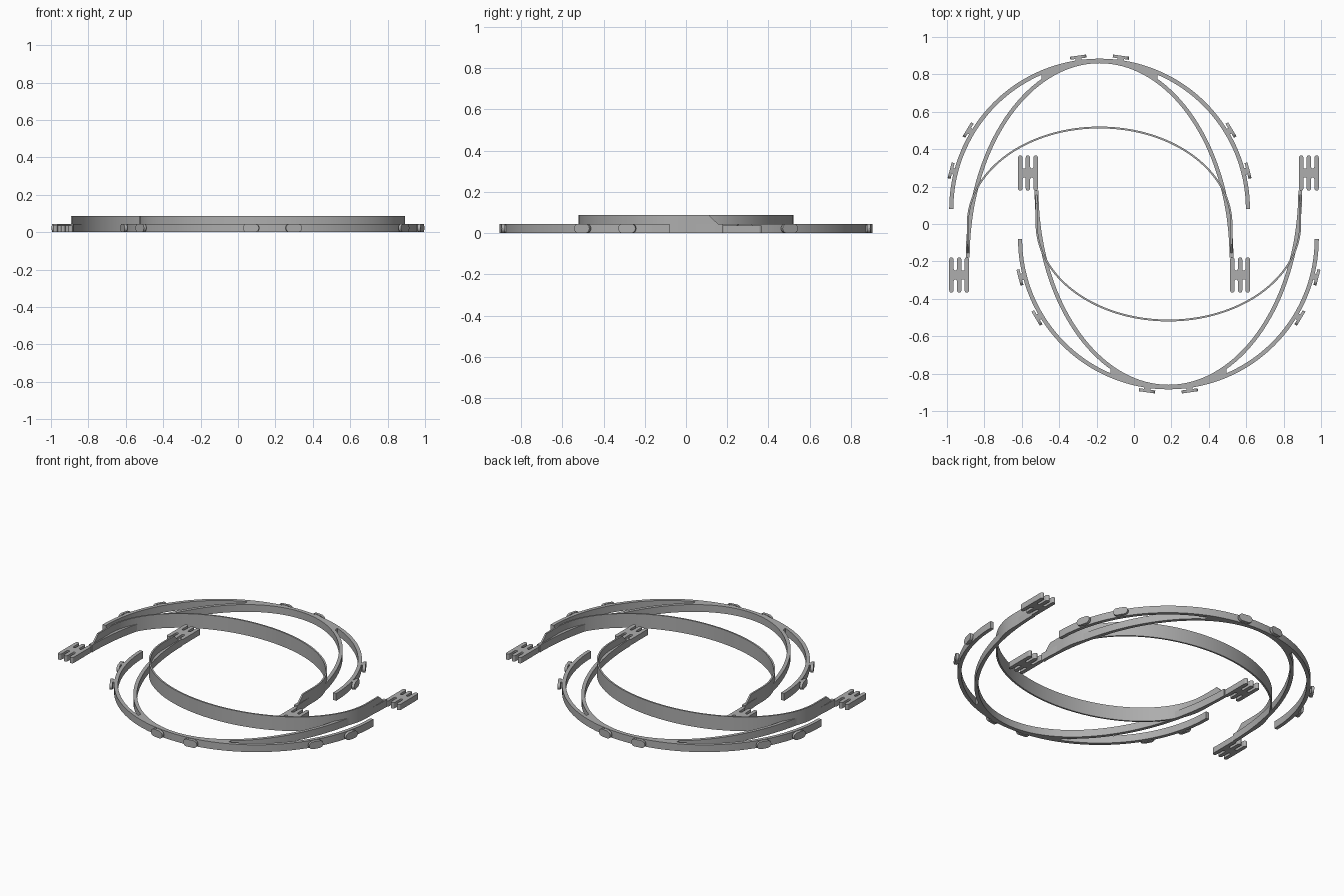
import bpy, bmesh, math
from mathutils import Vector, Matrix

if "Cube" in bpy.data.objects:
    bpy.data.objects.remove(bpy.data.objects["Cube"])

CX, CY, R = -0.184, 0.08, 0.793      # centre and radius of the outer arc
H = 0.045                            # height of the flat frame

grey = bpy.data.materials.new("grey plastic")
grey.diffuse_color = (0.42, 0.42, 0.42, 1)
grey.use_nodes = True
grey.node_tree.nodes["Principled BSDF"].inputs["Base Color"].default_value = grey.diffuse_color


def finish(bm, name, smooth=True):
    """Make the object plus its half-turn twin."""
    bmesh.ops.recalc_face_normals(bm, faces=bm.faces)
    for turn in (0, math.pi):
        me = bpy.data.meshes.new(name)
        bm.to_mesh(me)
        me.transform(Matrix.Rotation(turn, 4, 'Z'))
        me.materials.append(grey)
        ob = bpy.data.objects.new(name, me)
        bpy.context.collection.objects.link(ob)
        if smooth:
            bpy.ops.object.select_all(action='DESELECT')
            ob.select_set(True)
            bpy.context.view_layer.objects.active = ob
            bpy.ops.object.shade_smooth_by_angle(angle=math.radians(30))
    bm.free()


def ribbon(bm, inner, outer, top):
    """Solid between two matching 2D lines, from z = 0 to top(point)."""
    rings = []
    for a, b in zip(inner, outer):
        z = top((a + b) / 2)
        rings.append([bm.verts.new((p.x, p.y, h)) for p, h in
                      ((a, 0), (b, 0), (b, z), (a, z))])
    for r, s in zip(rings, rings[1:]):
        for i in range(4):
            j = (i + 1) % 4
            bm.faces.new((r[i], r[j], s[j], s[i]))
    bm.faces.new(rings[0])
    bm.faces.new(rings[-1])


def band(name, path, width, top):
    left, right = [], []
    for i, p in enumerate(path):
        t = (path[min(i + 1, len(path) - 1)] - path[max(i - 1, 0)]).normalized()
        n = Vector((-t.y, t.x)) * width / 2
        left.append(p + n)
        right.append(p - n)
    bm = bmesh.new()
    ribbon(bm, left, right, top)
    finish(bm, name)


def prism(bm, pts, depth, mat=Matrix()):
    """Extrude a 2D outline by depth along local z, then place it."""
    lo = [bm.verts.new(mat @ Vector((x, y, 0))) for x, y in pts]
    hi = [bm.verts.new(mat @ Vector((x, y, depth))) for x, y in pts]
    bm.faces.new(lo)
    bm.faces.new(hi)
    for i in range(len(pts)):
        j = (i + 1) % len(pts)
        bm.faces.new((lo[i], lo[j], hi[j], hi[i]))


def half_ellipse(a, b, cy, n=72):
    return [Vector((CX + a * math.cos(math.pi * i / n),
                    cy + b * math.sin(math.pi * i / n))) for i in range(n + 1)]


def flat(p):
    return H


# outer arc
band("outer_arc", half_ellipse(R, R, CY), 0.022, flat)

# inner bow, running down into the clips
band("inner_bow", half_ellipse(0.705, 1.05, -0.18), 0.021, flat)

# filled wedge where the bow meets the outer arc
xs = [-0.31 + 0.62 * i / 24 for i in range(25)]
bm = bmesh.new()
ribbon(bm,
       [Vector((CX + x, -0.18 + 1.05 * math.sqrt(1 - (x / 0.705) ** 2))) for x in xs],
       [Vector((CX + x, CY + math.sqrt(R * R - x * x))) for x in xs], flat)
finish(bm, "joining_wedge")

# tall thin strap, stepping down along its straight legs
arc = half_ellipse(0.705, 0.516, 0.0)
legs = [-0.18, -0.16, -0.11, -0.05]
path = [Vector((CX + 0.705, y)) for y in legs] + arc + \
       [Vector((CX - 0.705, y)) for y in reversed(legs)]


def strap_top(p):
    return 0.088 - (0.088 - 0.04) * min(1, max(0, (-0.11 - p.y) / 0.05))


band("tall_strap", path, 0.01, strap_top)

# three-pronged clips at the leg ends
W, SLOT, DEPTH = 0.024, 0.017, 0.062
y0, y1 = -0.367, -0.178
pitch = W + SLOT


def arc_pts(x, y, r, start, sweep, n=6):
    return [(x + r * math.cos(start + sweep * i / n),
             y + r * math.sin(start + sweep * i / n)) for i in range(n + 1)]


upper = []
for k in range(3):
    x = W / 2 + k * pitch
    upper += arc_pts(x, y1 - W / 2, W / 2, math.pi, -math.pi)
    if k < 2:
        upper += arc_pts(x + pitch / 2, y1 - DEPTH, SLOT / 2, math.pi, math.pi)
lower = [(x, y0 + y1 - y) for x, y in reversed(upper)]
for side in (-1, 1):
    bm = bmesh.new()
    prism(bm, [(CX + side * (0.698 + x), y) for x, y in upper + lower], 0.036)
    finish(bm, "clip", False)

# knobs: rounded plate on a short neck, around the outer arc
plate = arc_pts(0.021, 0, H / 2, -math.pi / 2, math.pi, 8) + \
        arc_pts(-0.021, 0, H / 2, math.pi / 2, math.pi, 8)
neck = [(-0.017, -0.02), (0.017, -0.02), (0.017, 0.02), (-0.017, 0.02)]
bm = bmesh.new()
for deg in (14.5, 31, 82, 98, 149, 165.5):
    a = math.radians(deg)
    out = Vector((math.cos(a), math.sin(a), 0))
    tan = Vector((-out.y, out.x, 0))
    for shape, r, depth in ((neck, R, 0.022), (plate, 0.812, 0.016)):
        pos = Vector((CX, CY, H / 2)) + out * r
        up = Vector((0, 0, 1))
        m = Matrix((tan, up, out)).transposed().to_4x4()
        m.translation = pos
        prism(bm, shape, depth, m)
finish(bm, "knobs")
